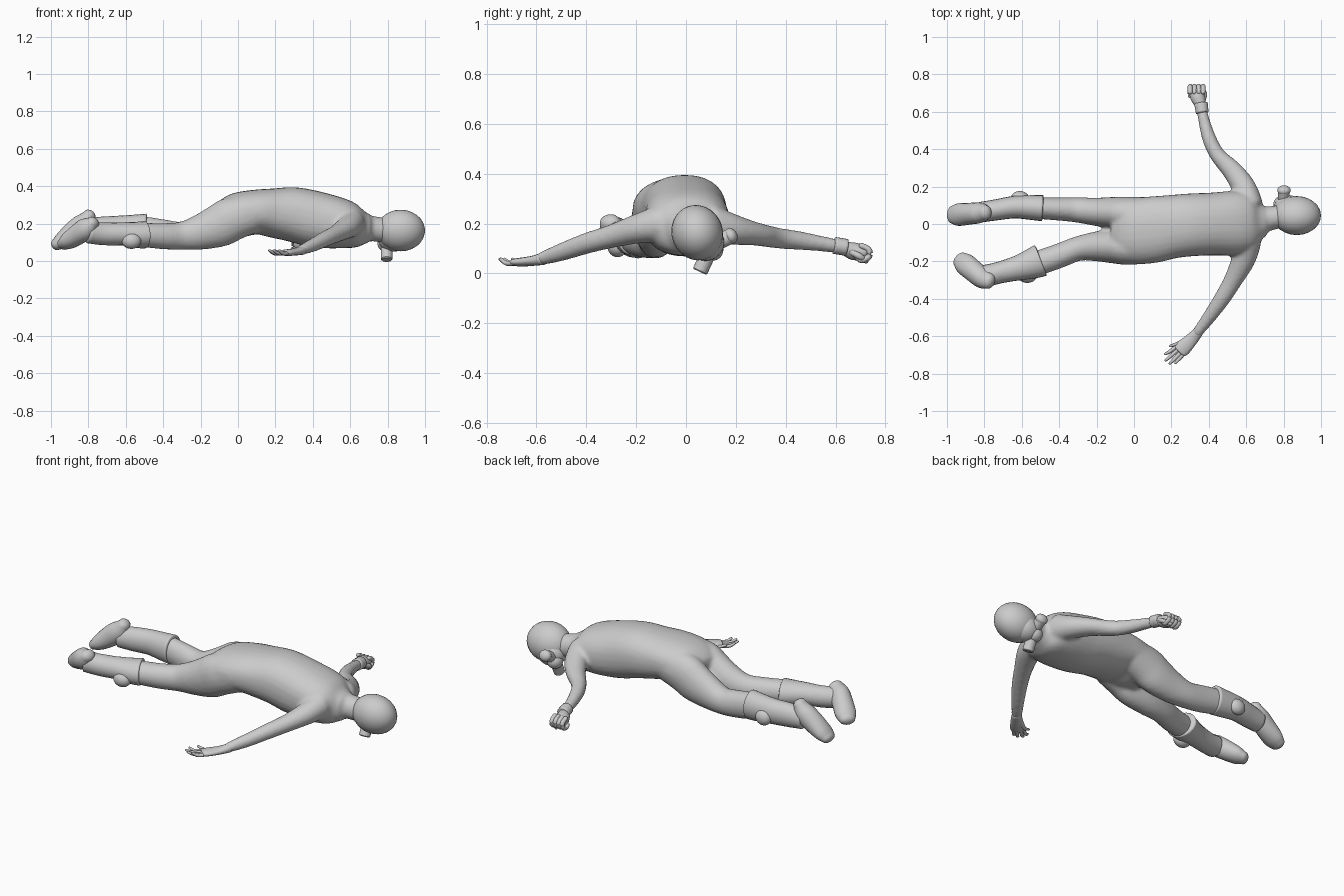
import bpy, bmesh, math
from mathutils import Vector, Matrix

N = 20


def finish(name, bm):
    bmesh.ops.recalc_face_normals(bm, faces=bm.faces)
    for f in bm.faces:
        f.smooth = True
    me = bpy.data.meshes.new(name)
    bm.to_mesh(me)
    bm.free()
    ob = bpy.data.objects.new(name, me)
    bpy.context.collection.objects.link(ob)
    return ob


def spline(rows, sub):
    out = []
    for i in range(len(rows) - 1):
        a, b, c, d = (rows[max(0, min(len(rows) - 1, j))] for j in (i - 1, i, i + 1, i + 2))
        for k in range(sub):
            t = k / sub
            out.append([.5 * (2*q + (r-p)*t + (2*p-5*q+4*r-s)*t*t + (3*q-p-3*r+s)*t**3)
                        for p, q, r, s in zip(a, b, c, d)])
    return out + [list(rows[-1])]


def add_loft(bm, rows, sub=4, n=N, cap=.5, power=1.0):
    """Rows of (x, y, z, half width, half height); rounded ends."""
    pts = spline(rows, sub)
    cen = [Vector(p[:3]) for p in pts]
    rings = []

    def ring(c, t, w, h):
        side = t.cross(Vector((0, 0, 1))).normalized()
        up = side.cross(t).normalized()
        vs = []
        for k in range(n):
            a = 2 * math.pi * k / n
            ca, sa = math.cos(a), math.sin(a)
            x = math.copysign(abs(ca) ** power, ca)
            y = math.copysign(abs(sa) ** power, sa)
            vs.append(bm.verts.new(c + side * w * x + up * h * y))
        rings.append(vs)

    t0 = (cen[1] - cen[0]).normalized()
    t1 = (cen[-1] - cen[-2]).normalized()
    w0, h0, w1, h1 = *pts[0][3:], *pts[-1][3:]
    for a in (75, 50, 25):
        s, c = math.sin(math.radians(a)), math.cos(math.radians(a))
        ring(cen[0] - t0 * s * cap * min(w0, h0), t0, w0 * c, h0 * c)
    for i, p in enumerate(pts):
        t = (cen[min(i + 1, len(cen) - 1)] - cen[max(i - 1, 0)]).normalized()
        ring(cen[i], t, p[3], p[4])
    for a in (25, 50, 75):
        s, c = math.sin(math.radians(a)), math.cos(math.radians(a))
        ring(cen[-1] + t1 * s * cap * min(w1, h1), t1, w1 * c, h1 * c)
    for r, q in zip(rings, rings[1:]):
        for k in range(n):
            bm.faces.new((r[k], r[(k + 1) % n], q[(k + 1) % n], q[k]))
    bm.faces.new(rings[0])
    bm.faces.new(rings[-1])


def loft(name, rows, **kw):
    bm = bmesh.new()
    add_loft(bm, rows, **kw)
    return finish(name, bm)


def ball(name, loc, scale, rot=0):
    bm = bmesh.new()
    bmesh.ops.create_uvsphere(bm, u_segments=24, v_segments=16, radius=1)
    bm.transform(Matrix.Translation(loc) @ Matrix.Rotation(rot, 4, 'X') @ Matrix.Diagonal((*scale, 1)))
    return finish(name, bm)


def can(name, a, b, r):
    a, b = Vector(a), Vector(b)
    d = b - a
    bm = bmesh.new()
    bmesh.ops.create_cone(bm, cap_ends=True, segments=20, radius1=r, radius2=r, depth=d.length)
    bmesh.ops.bevel(bm, geom=[e for e in bm.edges if abs(e.verts[0].co.z - e.verts[1].co.z) < 1e-5],
                    offset=.005, segments=1, affect='EDGES')
    bm.transform(Matrix.Translation((a + b) / 2) @ d.to_track_quat('Z', 'Y').to_matrix().to_4x4())
    ob = finish(name, bm)
    ob.data.shade_flat()
    return ob


# body suit: torso, legs and arms fused into one skin
bm = bmesh.new()
add_loft(bm, [(.68, .015, .175, .09, .085), (.63, .01, .18, .15, .112), (.55, .005, .2, .172, .135),
              (.42, 0, .222, .168, .15), (.3, -.005, .248, .168, .147), (.2, -.015, .256, .17, .134),
              (.1, -.03, .262, .178, .12), (0, -.04, .245, .175, .12), (-.06, -.035, .22, .155, .105)],
         n=28, power=.88)
add_loft(bm, [(.08, -.12, .25, .09, .1), (-.03, -.125, .225, .094, .118), (-.1, -.122, .19, .09, .116),
              (-.2, -.12, .155, .08, .096), (-.3, -.132, .135, .066, .076), (-.4, -.17, .133, .066, .07),
              (-.52, -.21, .14, .066, .065), (-.65, -.24, .145, .06, .06), (-.78, -.275, .155, .05, .055)])
add_loft(bm, [(.08, .055, .25, .088, .1), (-.03, .055, .225, .09, .118), (-.1, .06, .19, .085, .116),
              (-.2, .065, .155, .076, .096), (-.3, .075, .135, .068, .076), (-.4, .08, .145, .062, .078),
              (-.52, .085, .165, .058, .075), (-.65, .088, .17, .056, .068), (-.8, .065, .17, .05, .06)])
add_loft(bm, [(.61, -.1, .2, .07, .075), (.585, -.19, .18, .064, .06), (.53, -.3, .148, .05, .047),
              (.47, -.4, .12, .044, .042), (.4, -.5, .085, .036, .036), (.335, -.585, .057, .028, .026)])
add_loft(bm, [(.62, .1, .195, .07, .08), (.59, .19, .175, .065, .062), (.53, .28, .158, .055, .047),
              (.45, .365, .142, .042, .042), (.405, .45, .132, .038, .038), (.375, .55, .118, .031, .031),
              (.36, .63, .105, .026, .026)])
add_loft(bm, [(.62, .01, .18, .09, .09), (.7, .025, .175, .068, .07), (.78, .04, .165, .062, .066)])
body = finish("body_suit", bm)
m = body.modifiers.new("fuse", 'REMESH')
m.mode = 'VOXEL'
m.voxel_size = .011
m.use_smooth_shade = True
m = body.modifiers.new("relax", 'SMOOTH')
m.factor = .5
m.iterations = 5

# head and face mask, turned to one side
ball("head", (.87, .045, .163), (.13, .103, .112), .35)
ball("mask_face", (.83, .078, .125), (.085, .075, .075), .78)
ball("mask_snout", (.79, .105, .095), (.045, .045, .045))
can("filter_low", (.795, .085, .07), (.795, .055, .006), .031)
can("filter_side", (.8, .12, .12), (.802, .19, .155), .031)
ball("filter_side_cap", (.802, .18, .15), (.036, .026, .032), .4)

# boots: shaft with flared cuff, then foot
loft("boot_shaft_right", [(-.5, -.195, .14, .088, .073), (-.54, -.21, .14, .082, .07),
     (-.62, -.235, .145, .067, .062), (-.72, -.26, .145, .058, .06), (-.8, -.28, .155, .06, .06)], cap=.1)
loft("boot_shaft_left", [(-.49, .085, .168, .07, .085), (-.55, .088, .168, .066, .08),
     (-.64, .09, .17, .06, .072), (-.74, .075, .168, .056, .068), (-.82, .063, .165, .055, .06)], cap=.1)
loft("boot_foot_right", [(-.775, -.305, .205, .042, .035), (-.81, -.29, .175, .055, .058),
     (-.86, -.25, .14, .058, .055), (-.905, -.212, .108, .058, .045), (-.93, -.19, .092, .045, .033)], cap=.8)
loft("boot_foot_left", [(-.795, .062, .245, .04, .035), (-.825, .06, .2, .055, .058),
     (-.88, .055, .155, .058, .058), (-.94, .05, .11, .06, .045), (-.972, .05, .088, .048, .032)], cap=.8)
ball("leg_pad_right", (-.57, -.275, .108), (.052, .04, .043))
ball("leg_pad_left", (-.61, .14, .145), (.048, .036, .045))

# open hand
loft("open_palm", [(.345, -.575, .058, .027, .025), (.31, -.615, .05, .034, .02),
                   (.265, -.66, .045, .042, .018), (.245, -.68, .045, .038, .015)], n=14)
fingers = [((.225, -.662), (.168, -.695)), ((.235, -.675), (.17, -.728)),
           ((.25, -.69), (.192, -.745)), ((.265, -.695), (.222, -.742)), ((.285, -.62), (.195, -.652))]
for i, (a, b) in enumerate(fingers):
    mx, my = (a[0] + b[0]) / 2, (a[1] + b[1]) / 2
    loft(f"open_finger_{i + 1}", [(a[0] + .02, a[1] + .02, .044, .01, .01), (mx, my, .04, .01, .01),
         (b[0], b[1], .056, .007, .007)], n=8, cap=1)

# closed hand with sleeve cuff
loft("sleeve_cuff", [(.365, .595, .112, .034, .034), (.358, .645, .104, .036, .034)], cap=.1)
loft("fist_palm", [(.355, .64, .1, .03, .028), (.342, .675, .088, .04, .036), (.335, .715, .085, .042, .03)], n=14)
for i in range(4):
    x = .3 + i * .023
    loft(f"fist_finger_{i + 1}", [(x, .705, .11, .013, .012), (x, .733, .095, .013, .012),
         (x, .735, .068, .013, .012), (x, .705, .053, .013, .012), (x, .685, .066, .012, .011)], n=8, cap=1)
loft("fist_thumb", [(.37, .665, .085, .014, .014), (.378, .7, .066, .013, .013),
                    (.35, .722, .05, .011, .011)], n=8, cap=1)
